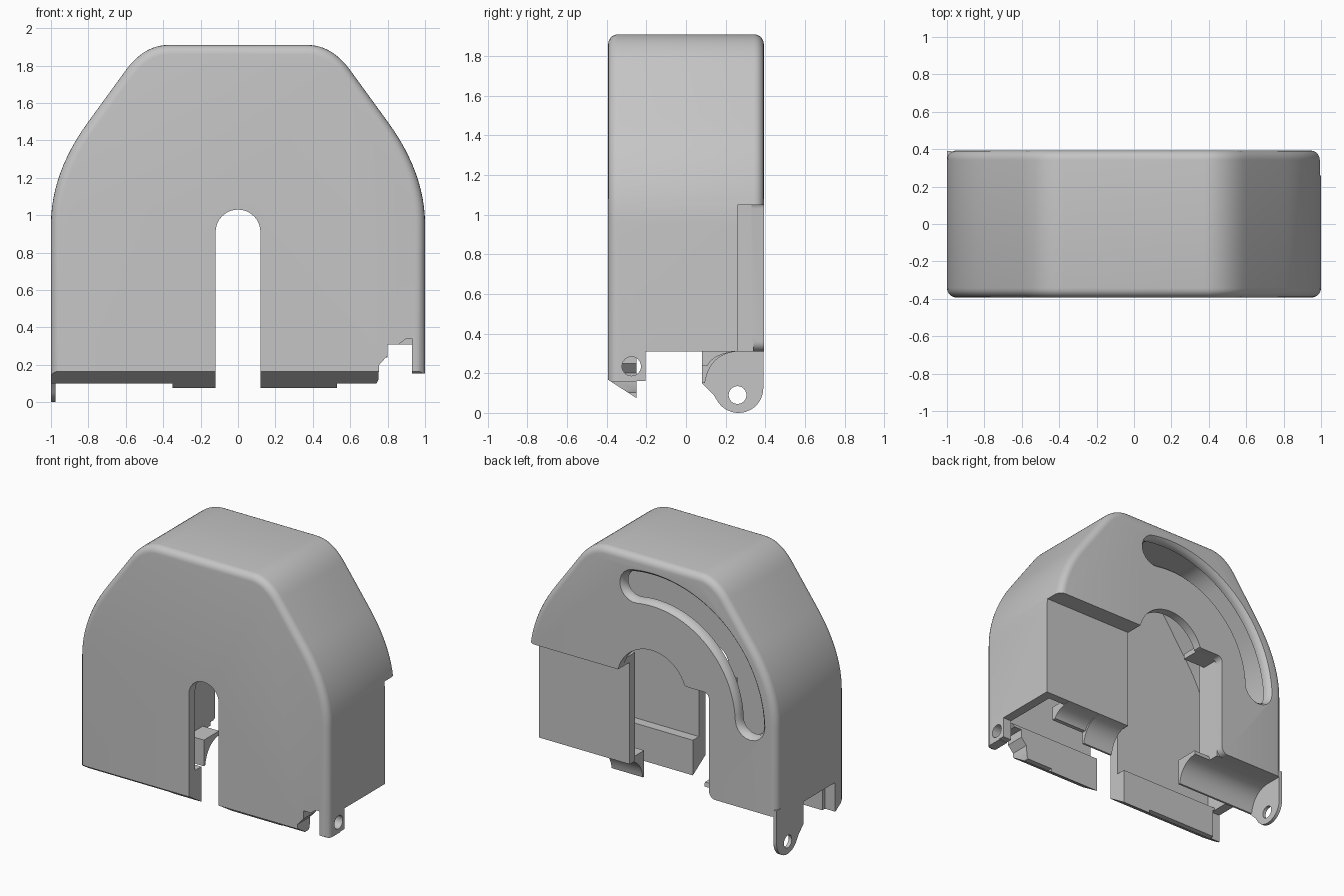
import bpy, bmesh, math
from mathutils import Vector

if "Cube" in bpy.data.objects:
    bpy.data.objects.remove(bpy.data.objects["Cube"], do_unlink=True)

grey = bpy.data.materials.new("matte_grey")
grey.use_nodes = True
grey.diffuse_color = (0.56, 0.56, 0.56, 1)
grey.node_tree.nodes["Principled BSDF"].inputs["Base Color"].default_value = (0.56, 0.56, 0.56, 1)


def loft(name, sections, axis="y", rim=0):
    """Closed solid through matching outlines placed along the x or y axis."""
    bm = bmesh.new()
    rings = []
    for d, outline in sections:
        rings.append([bm.verts.new((p, d, q) if axis == "y" else (d, p, q)) for p, q in outline])
    n = len(rings[0])
    caps = [bm.faces.new(rings[0]), bm.faces.new(rings[-1])]
    for a, b in zip(rings, rings[1:]):
        for i in range(n):
            j = (i + 1) % n
            bm.faces.new((a[i], a[j], b[j], b[i]))
    bmesh.ops.recalc_face_normals(bm, faces=bm.faces)
    if rim:
        edges = list({e for f in caps for e in f.edges})
        bmesh.ops.bevel(bm, geom=edges, offset=rim, segments=5, profile=0.5, affect="EDGES")
    mesh = bpy.data.meshes.new(name)
    bm.to_mesh(mesh)
    bm.free()
    mesh.materials.append(grey)
    ob = bpy.data.objects.new(name, mesh)
    bpy.context.collection.objects.link(ob)
    return ob


def prism(name, outline, a, b, axis="y", rim=0):
    return loft(name, [(a, outline), (b, outline)], axis, rim)


def box(x0, x1, y0, y1, z0, z1, name="cutter"):
    return prism(name, [(x0, z0), (x1, z0), (x1, z1), (x0, z1)], y0, y1)


def arc(cx, cz, r, a0, a1, n=16):
    return [(cx + r * math.cos(math.radians(a0 + (a1 - a0) * i / n)),
             cz + r * math.sin(math.radians(a0 + (a1 - a0) * i / n))) for i in range(n + 1)]


def bend(a, c, b, n=12):
    a, b, c = Vector(a), Vector(b), Vector(c)
    return [tuple(a * (1 - t) ** 2 + c * 2 * t * (1 - t) + b * t * t) for t in (i / n for i in range(n + 1))]


def curved_slot(half):
    """Banana outline around the pivot."""
    cz, r, a0, a1 = 0.91, 0.79, 80, 178
    def end(a, start):
        e = math.radians(a)
        return arc(r * math.cos(e), cz + r * math.sin(e), half, start, start + 180, 10)
    return (arc(0, cz, r + half, a0, a1, 36)[:-1] + end(a1, a1)
            + arc(0, cz, r - half, a1, a0, 36)[1:-1] + end(a0, a0 + 180)[:-1])


def carve(ob, cutters):
    for c in cutters:
        c.hide_render = True
        m = ob.modifiers.new("cut", "BOOLEAN")
        m.operation, m.solver, m.object = "DIFFERENCE", "EXACT", c
    dg = bpy.context.evaluated_depsgraph_get()
    dg.update()
    mesh = bpy.data.meshes.new_from_object(ob.evaluated_get(dg))
    ob.modifiers.clear()
    ob.data = mesh
    for c in cutters:
        bpy.data.objects.remove(c, do_unlink=True)


# Housing outline: flat top, rounded shoulders, bowed flanks
def outline(sx, sz, floor):
    half = bend((1, 0.95), (1, 1.227), (0.8, 1.5)) + bend((0.6, 1.775), (0.502, 1.91), (0.37, 1.91))
    half = [(x * sx, z * sz) for x, z in half]
    return [(sx, floor)] + half + [(-x, z) for x, z in reversed(half)] + [(-sx, floor)]


housing = prism("housing", outline(1, 1, 0.075), -0.393, 0.393, rim=0.05)
cuts = [
    # hollow interior, open behind the front lip
    prism("cutter", outline(0.93, 0.963, 0.33), -0.32, 0.33),
    box(-0.93, 0.93, -0.25, 0.33, 0, 0.4),
    box(-1.2, 1.2, -0.205, 0.6, -0.2, 0.31),
    box(-1.2, -0.92, -0.28, 0, -0.2, 0.31),
    # stepped recess in the back
    box(0.27, 1.2, 0.26, 0.6, 0.2, 1.05),
    # round-topped slot through the front
    prism("cutter", [(0.12, -0.2)] + arc(0, 0.91, 0.12, 0, 180) + [(-0.12, -0.2)], -0.6, -0.1),
    # arched opening with side notch in the back
    prism("cutter", [(0.275, 0.1)] + arc(0, 0.98, 0.28, 10, 160, 24)
          + [(-0.28, 1.07)] + arc(-0.42, 1.03, 0.04, 90, 180, 6)
          + [(-0.46, 0.36)] + arc(-0.51, 0.36, 0.05, 0, -90, 6)[1:] + [(-0.51, 0.1)], 0.1, 0.6),
    # curved guide slot with softened rim
    loft("cutter", [(0.25, curved_slot(0.095)), (0.35, curved_slot(0.095)),
                    (0.375, curved_slot(0.102)), (0.394, curved_slot(0.12)), (0.5, curved_slot(0.12))]),
    # sloped underside of the front lip
    prism("cutter", [(-0.5, 0.165), (-0.39, 0.165), (-0.25, 0.075), (-0.25, 0.16), (-0.1, 0.16),
                     (-0.1, -0.2), (-0.5, -0.2)], -1.2, 1.2, "x"),
    # lip is shallower away from the two pads
    box(-1.2, -0.35, -0.6, -0.1, -0.2, 0.1),
    box(0.53, 1.2, -0.6, -0.1, -0.2, 0.1),
    box(0.76, 1.2, -0.6, -0.1, -0.2, 0.155),
    # corner cut-out beside the hinge tab
    prism("cutter", [(0.74, -0.2), (0.74, 0.1), (0.75, 0.12), (0.755, 0.2), (0.8, 0.25), (0.8, 0.31),
                     (0.86, 0.31), (0.9, 0.34), (0.93, 0.34), (0.93, -0.2)], -0.6, -0.1),
    # hinge tab hole
    prism("cutter", arc(-0.275, 0.235, 0.048, 0, 345, 23), 0.9, 1.2, "x"),
]
carve(housing, cuts)

# Hinge ear with pin hole
ear = prism("hinge_ear", [(0.39, 0.36), (0.08, 0.36), (0.08, 0.15), (0.14, 0.09)]
            + arc(0.265, 0.125, 0.125, 215, 360, 20), -1, -0.975, "x")
carve(ear, [prism("cutter", arc(0.26, 0.09, 0.045, 0, 345, 23), -1.2, -0.8, "x")])

# Ledges below the back, hollowed to clear the hinge
deep_curve = [(0.08, 0.34), (0.08, 0.15)] + bend((0.095, 0.15), (0.12, 0.3), (0.26, 0.31))
short_curve = [(0.08, 0.34), (0.08, 0.24)] + bend((0.11, 0.24), (0.14, 0.3), (0.26, 0.31))
inner_edge = [(0.255, 0.34)]
wall_edge = [(0.335, 0.31), (0.335, 0.34)]

parts = [
    housing, ear,
    prism("left_ledge_deep", deep_curve + inner_edge, 0.28, 0.53, "x"),
    prism("left_ledge_short", short_curve + inner_edge, 0.53, 0.8, "x"),
    prism("right_ledge", deep_curve + wall_edge, -0.975, -0.46, "x"),
    prism("right_ledge_tip", deep_curve + inner_edge, -0.46, -0.33, "x"),
    # Recessed back panel and the roof of its step
    box(0.27, 0.935, 0.2, 0.26, 0.31, 1.1, "recess_panel"),
    box(0.27, 0.935, 0.2, 0.34, 1.05, 1.1, "recess_roof"),
    # Rib lining the notch
    box(-0.52, -0.46, 0.15, 0.34, 0.31, 1.11, "notch_rib"),
    box(-0.46, -0.28, 0.2, 0.34, 1.07, 1.11, "notch_roof"),
]

for ob in parts:
    bpy.ops.object.select_all(action="DESELECT")
    ob.select_set(True)
    bpy.context.view_layer.objects.active = ob
    bpy.ops.object.shade_smooth_by_angle(angle=math.radians(30))
